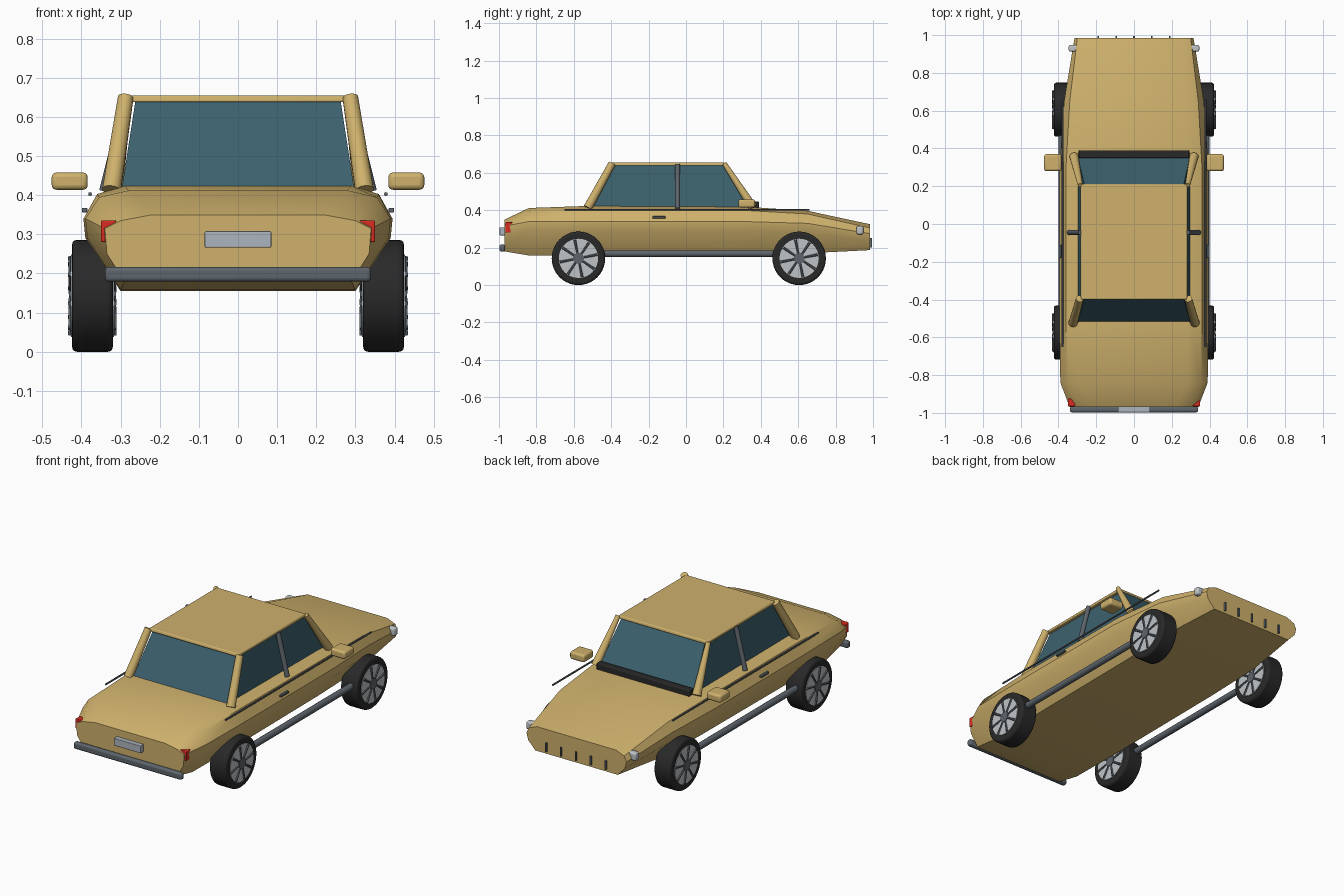
import bpy, bmesh
from math import cos, sin, pi, radians
from mathutils import Vector

cube = bpy.data.objects.get("Cube")
if cube:
    bpy.data.objects.remove(cube, do_unlink=True)


def material(name, rgb):
    m = bpy.data.materials.new(name)
    m.use_nodes = True
    m.diffuse_color = (*rgb, 1)
    m.node_tree.nodes["Principled BSDF"].inputs["Base Color"].default_value = (*rgb, 1)
    return m


GOLD = material("gold paint", (0.62, 0.44, 0.15))
GLASS = material("blue glass", (0.045, 0.12, 0.155))
RUBBER = material("black rubber", (0.022, 0.022, 0.022))
STEEL = material("dark steel", (0.11, 0.13, 0.15))
SILVER = material("silver", (0.52, 0.55, 0.57))
RED = material("red lamp", (0.7, 0.025, 0.015))
PLATE = material("pale plate", (0.42, 0.46, 0.52))


def finish(bm, name, mat, bevel=0, smooth=True, angle=35):
    bmesh.ops.recalc_face_normals(bm, faces=bm.faces)
    me = bpy.data.meshes.new(name)
    bm.to_mesh(me)
    bm.free()
    ob = bpy.data.objects.new(name, me)
    bpy.context.collection.objects.link(ob)
    me.materials.append(mat)
    if bevel:
        mod = ob.modifiers.new("bevel", "BEVEL")
        mod.width, mod.segments = bevel, 3
    if smooth:
        bpy.ops.object.select_all(action="DESELECT")
        ob.select_set(True)
        bpy.context.view_layer.objects.active = ob
        bpy.ops.object.shade_smooth_by_angle(angle=radians(angle))
    return ob


def box(name, mat, centre, size, bevel=0):
    bm = bmesh.new()
    bmesh.ops.create_cube(bm, size=1)
    for v in bm.verts:
        v.co = Vector(a * b for a, b in zip(v.co, size)) + Vector(centre)
    return finish(bm, name, mat, bevel)


def rod(name, mat, a, b, r1, r2=None, sides=16):
    a, b = Vector(a), Vector(b)
    bm = bmesh.new()
    bmesh.ops.create_cone(bm, cap_ends=True, segments=sides, radius1=r1,
                          radius2=r1 if r2 is None else r2, depth=(b - a).length)
    turn = (b - a).to_track_quat("Z", "Y")
    for v in bm.verts:
        v.co = turn @ v.co + (a + b) / 2
    return finish(bm, name, mat)


def loft(name, mat, rings, bevel=0, angle=35):
    bm = bmesh.new()
    loops = [[bm.verts.new(p) for p in ring] for ring in rings]
    n = len(loops[0])
    for lo, hi in zip(loops, loops[1:]):
        for i in range(n):
            bm.faces.new((lo[i], lo[(i + 1) % n], hi[(i + 1) % n], hi[i]))
    bm.faces.new(loops[0])
    bm.faces.new(loops[-1])
    return finish(bm, name, mat, bevel, angle=angle)


# Body shell: each station is y followed by half-width, height pairs from floor to deck
stations = [
    (-0.97, (0.29, 0.18), (0.335, 0.25), (0.34, 0.315), (0.30, 0.335), (0.22, 0.35)),
    (-0.84, (0.30, 0.158), (0.385, 0.29), (0.39, 0.34), (0.355, 0.395), (0.28, 0.412)),
    (-0.50, (0.30, 0.155), (0.39, 0.29), (0.395, 0.34), (0.36, 0.403), (0.29, 0.424)),
    (0.30, (0.30, 0.16), (0.39, 0.29), (0.395, 0.34), (0.36, 0.40), (0.29, 0.42)),
    (0.65, (0.30, 0.17), (0.365, 0.28), (0.37, 0.33), (0.34, 0.38), (0.28, 0.397)),
    (0.985, (0.26, 0.187), (0.305, 0.235), (0.315, 0.275), (0.30, 0.305), (0.25, 0.325)),
]
loft("body_shell", GOLD, [
    [(w, y, z) for w, z in pts] + [(-w, y, z) for w, z in reversed(pts)]
    for y, *pts in stations], angle=30)


# Cabin glass and roof
def rect(w, back, front, z):
    return [(-w, back, z), (w, back, z), (w, front, z), (-w, front, z)]


loft("cabin_glass", GLASS, [rect(0.298, -0.525, 0.36, 0.41), rect(0.262, -0.39, 0.205, 0.643)])
loft("roof", GOLD, [rect(0.283, -0.402, 0.212, 0.638), rect(0.28, -0.398, 0.208, 0.655)], 0.005)
box("windshield_cowl", RUBBER, (0, 0.37, 0.425), (0.585, 0.04, 0.045), 0.006)

# Bumper, number plate and grille bars
box("rear_bumper", STEEL, (0, -0.982, 0.198), (0.68, 0.03, 0.038), 0.01)
box("number_plate", PLATE, (0, -0.982, 0.287), (0.17, 0.03, 0.042), 0.003)
for i in range(-2, 3):
    box("grille_bar", STEEL, (i * 0.094, 0.988, 0.226), (0.008, 0.014, 0.05))


# Wheel: rounded tyre with a spoked disc on both faces
def wheel(side, y, label):
    x0, z, r = 0.372 * side, 0.143, 0.143
    bm = bmesh.new()
    bmesh.ops.create_cone(bm, cap_ends=True, segments=40, radius1=r, radius2=r, depth=0.104)
    for v in bm.verts:
        v.co = Vector((v.co.z + x0, y + v.co.x, z + v.co.y))
    finish(bm, label + "_tyre", RUBBER, 0.012)
    rod(label + "_rim", SILVER, (x0 - 0.055, y, z), (x0 + 0.055, y, z), 0.105, sides=32)
    for face in (-1, 1):
        x = x0 + face * 0.056
        rod(label + "_hub", STEEL, (x - 0.004, y, z), (x + 0.004, y, z), 0.03)
        for k in range(8):
            a = 2 * pi * k / 8 + pi / 16
            rod(label + "_spoke", STEEL, (x, y, z),
                (x, y + 0.102 * cos(a), z + 0.102 * sin(a)), 0.004, 0.007, 6)


# Parts mirrored on both sides
for side, s in (("left", 1), ("right", -1)):
    wheel(s, -0.575, side + "_rear_wheel")
    wheel(s, 0.605, side + "_front_wheel")
    rod(side + "_rear_pillar", GOLD, (0.323 * s, -0.525, 0.413), (0.287 * s, -0.395, 0.65), 0.024, 0.02)
    rod(side + "_front_pillar", GOLD, (0.318 * s, 0.358, 0.415), (0.284 * s, 0.205, 0.65), 0.024, 0.013)
    rod(side + "_centre_pillar", STEEL, (0.342 * s, -0.045, 0.41), (0.283 * s, -0.045, 0.645), 0.013)
    rod(side + "_sill_tube", STEEL, (0.383 * s, -0.5, 0.168), (0.383 * s, 0.53, 0.168), 0.018)
    rod(side + "_trim_strip", STEEL, (0.378 * s, -0.65, 0.403), (0.378 * s, 0.66, 0.403), 0.005, sides=8)
    box(side + "_door_handle", STEEL, (0.392 * s, -0.145, 0.362), (0.014, 0.07, 0.012), 0.003)
    box(side + "_mirror", GOLD, (0.43 * s, 0.325, 0.436), (0.092, 0.09, 0.044), 0.012)
    box(side + "_headlamp", SILVER, (0.314 * s, 0.93, 0.293), (0.064, 0.036, 0.046), 0.01)
    # Tail lamp: wedge narrowing downwards
    loft(side + "_tail_lamp", RED, [
        [(x * s, y, z) for x, z in ((0.31, 0.336), (0.35, 0.336), (0.35, 0.28), (0.336, 0.28))]
        for y in (-0.965, -0.925)], 0.004)
